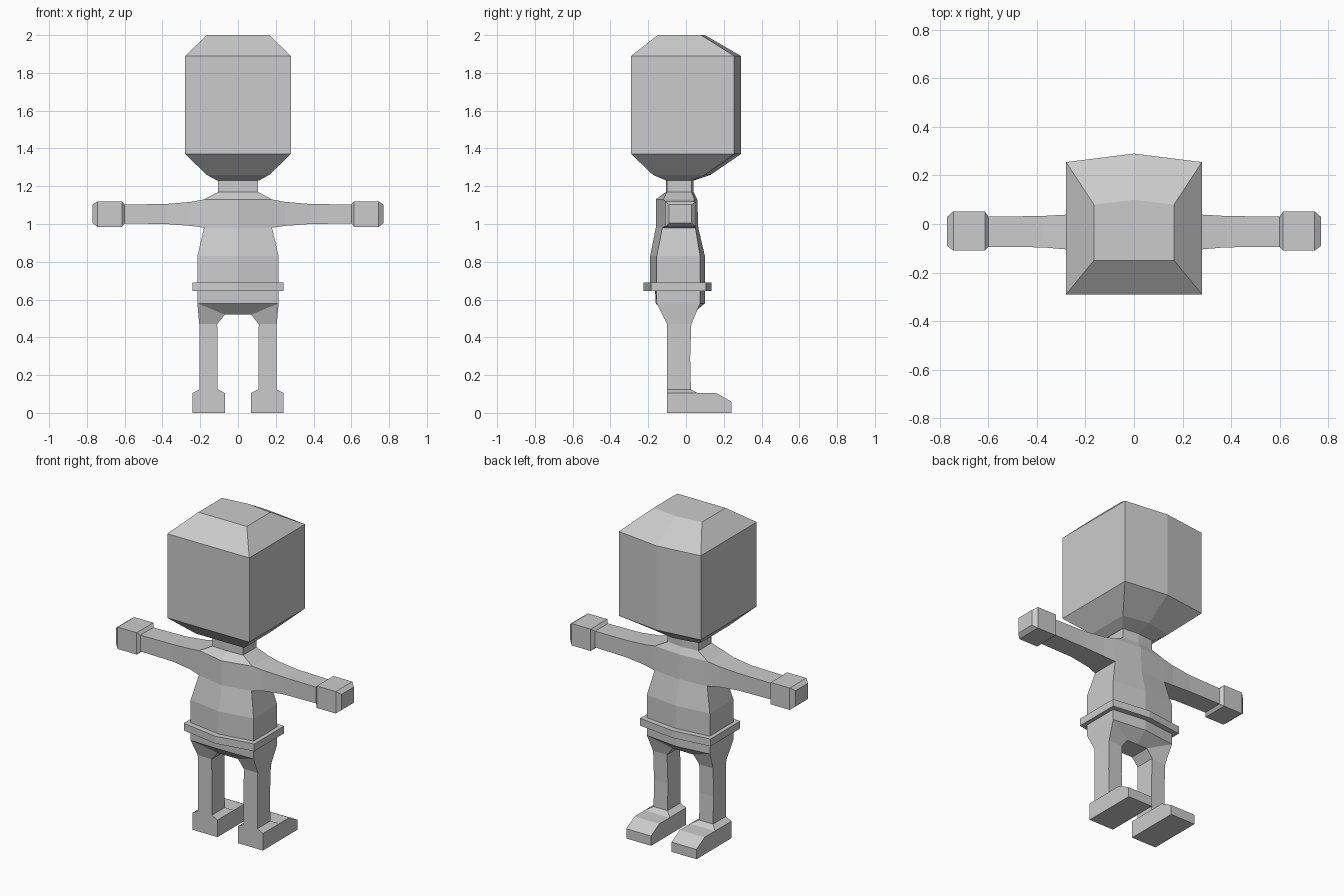
import bpy, bmesh

if "Cube" in bpy.data.objects:
    bpy.data.objects.remove(bpy.data.objects["Cube"])

gray = bpy.data.materials.new("plain_gray")
gray.diffuse_color = (0.6, 0.6, 0.6, 1)
gray.use_nodes = True
gray.node_tree.nodes["Principled BSDF"].inputs["Base Color"].default_value = gray.diffuse_color


def finish(name, bm, mirror=False):
    bmesh.ops.recalc_face_normals(bm, faces=bm.faces)
    me = bpy.data.meshes.new(name)
    bm.to_mesh(me)
    bm.free()
    me.materials.append(gray)
    ob = bpy.data.objects.new(name, me)
    bpy.context.collection.objects.link(ob)
    if mirror:
        mod = ob.modifiers.new("mirror", "MIRROR")
        mod.use_clip = True
    return ob


def loft(rings, cap_start=True, cap_end=True):
    """Skin a series of closed rings with equal point counts."""
    bm = bmesh.new()
    vs = [[bm.verts.new(p) for p in r] for r in rings]
    n = len(vs[0])
    for a, b in zip(vs, vs[1:]):
        for i in range(n):
            j = (i + 1) % n
            bm.faces.new((a[i], a[j], b[j], b[i]))
    if cap_start:
        bm.faces.new(vs[0][::-1])
    if cap_end:
        bm.faces.new(vs[-1])
    return bm


def body_ring(z, w, back, back_mid, front, front_mid):
    """Six-sided ring with a centre crease on the chest and back."""
    return [(-w, back, z), (0, back_mid, z), (w, back, z),
            (w, front, z), (0, front_mid, z), (-w, front, z)]


def box_ring_x(x, y0, y1, z0, z1):
    return [(x, y0, z0), (x, y1, z0), (x, y1, z1), (x, y0, z1)]


def box_ring_z(z, x0, x1, y0, y1):
    return [(x0, y0, z), (x1, y0, z), (x1, y1, z), (x0, y1, z)]


# Head: block with chamfered crown and jaw
finish("head", loft([body_ring(*r) for r in (
    (1.23, 0.11, -0.105, -0.105, 0.03, 0.04),
    (1.26, 0.165, -0.175, -0.175, 0.10, 0.13),
    (1.37, 0.28, -0.29, -0.29, 0.255, 0.29),
    (1.89, 0.28, -0.29, -0.29, 0.255, 0.29),
    (2.00, 0.165, -0.15, -0.15, 0.08, 0.10))]))

# Torso and neck, open at the arm sockets
torso = loft([body_ring(*r) for r in (
    (0.67, 0.215, -0.155, -0.19, 0.075, 0.10),
    (0.83, 0.215, -0.155, -0.19, 0.075, 0.10),
    (0.98, 0.18, -0.125, -0.16, 0.05, 0.065),
    (1.13, 0.18, -0.12, -0.16, 0.045, 0.06),
    (1.17, 0.105, -0.10, -0.105, 0.03, 0.04),
    (1.23, 0.105, -0.10, -0.105, 0.03, 0.04))], False, False)
torso.normal_update()
bmesh.ops.delete(torso, context="FACES", geom=[
    f for f in torso.faces
    if abs(f.normal.x) > 0.9 and 1.0 < f.calc_center_median().z < 1.12])
finish("torso", torso)

# Belt
finish("belt", loft([body_ring(z, 0.24, -0.185, -0.225, 0.105, 0.135)
                     for z in (0.645, 0.69)]))

# Arms with blocky hands
arm = [[(0.18, -0.125, 0.98), (0.18, 0.05, 0.98),
        (0.18, 0.045, 1.13), (0.18, -0.12, 1.13)]]
arm += [box_ring_x(*r) for r in (
    (0.25, -0.107, 0.04, 0.99, 1.117),
    (0.38, -0.096, 0.033, 1.0, 1.106),
    (0.60, -0.095, 0.03, 1.003, 1.103),
    (0.615, -0.11, 0.052, 0.985, 1.12),
    (0.745, -0.11, 0.052, 0.985, 1.12),
    (0.77, -0.09, 0.03, 1.005, 1.102))]
finish("arm", loft(arm, False), True)

# Hips: half shell tapering to the leg tops, with an arched crotch
bm = bmesh.new()


def side_row(waist_mid, waist, hip_mid, hip, leg):
    pts = [(0, waist_mid, 0.67), (0.215, waist, 0.67),
           (0, hip_mid, 0.58), (0.215, hip, 0.58),
           (0.205, leg, 0.47), (0.11, leg, 0.47),
           (0.07, leg, 0.52), (0, leg, 0.52)]
    return [bm.verts.new(p) for p in pts]


b = side_row(-0.165, -0.155, -0.16, -0.155, -0.10)
f = side_row(0.10, 0.075, 0.10, 0.075, 0.028)
for s in (b, f):
    bm.faces.new((s[0], s[1], s[3], s[2]))
    bm.faces.new((s[2], s[3], s[6], s[7]))
    bm.faces.new((s[3], s[4], s[5], s[6]))
for i, j in ((1, 3), (3, 4), (5, 6), (6, 7)):
    bm.faces.new((b[i], b[j], f[j], f[i]))
finish("hips", bm, True)

# Legs
finish("leg", loft([box_ring_z(*r) for r in (
    (0.47, 0.11, 0.205, -0.10, 0.028),
    (0.29, 0.108, 0.203, -0.10, 0.022),
    (0.125, 0.108, 0.203, -0.10, 0.026))], False, False), True)

# Feet: ankle collar flaring onto a shoe with a sloped toe
bm = bmesh.new()
profile = [(-0.10, 0), (-0.10, 0.105), (0.06, 0.105),
           (0.16, 0.105), (0.24, 0.06), (0.24, 0)]
inner, outer = ([bm.verts.new((x, y, z)) for y, z in profile]
                for x in (0.07, 0.24))
bm.faces.new(inner)
bm.faces.new(outer[::-1])
for i in (0, 2, 3, 4, 5):
    j = (i + 1) % 6
    bm.faces.new((inner[i], inner[j], outer[j], outer[i]))
base = [inner[1], outer[1], outer[2], inner[2]]
ankle = [bm.verts.new(p) for p in box_ring_z(0.125, 0.108, 0.203, -0.10, 0.026)]
for i in range(4):
    j = (i + 1) % 4
    bm.faces.new((base[i], base[j], ankle[j], ankle[i]))
finish("foot", bm, True)
